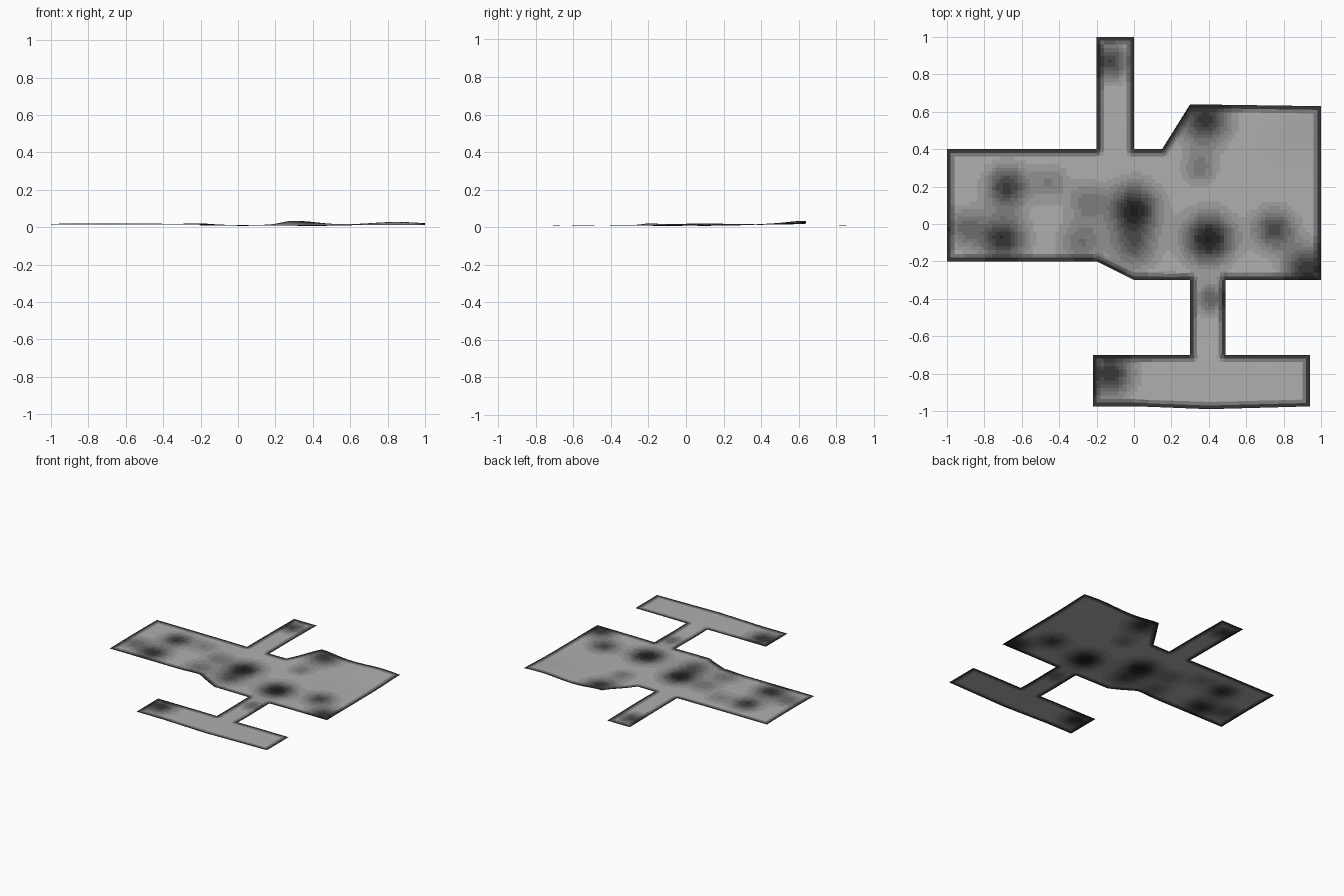
import bpy, bmesh, math
from mathutils import Vector

if "Cube" in bpy.data.objects:
    bpy.data.objects.remove(bpy.data.objects["Cube"])

# Plan outline of the whole floor
OUTLINE = [(-1, .4), (-1, -.2), (-.2, -.2), (0, -.3), (.3, -.3), (.3, -.7), (-.22, -.7),
           (-.22, -.975), (.02, -.975), (.4, -.99), (.94, -.975), (.94, -.7), (.49, -.7),
           (.49, -.3), (1, -.3), (1, .63), (.3, .64), (.15, .4), (0, .4), (0, 1),
           (-.2, 1), (-.2, .4)]
OUTLINE = [Vector(p) for p in OUTLINE]

# Gentle bumps and dips: x, y, height, radius
BUMPS = [(.3, .64, .022, .17), (.85, .62, .016, .2), (-.95, .1, .006, .35),
         (-.45, .1, .006, .3), (-.22, -.22, .008, .1), (.4, -.1, -.005, .2),
         (0, .1, -.005, .2), (.4, -.55, -.005, .15), (-.1, 1, -.004, .2)]
# Dark stains: x, y, strength, radius
STAINS = [(-.68, .2, .75, .11), (-.7, -.08, .8, .12), (-.25, .12, .35, .1), (0, .08, .9, .13),
          (0, -.12, .5, .12), (.4, -.08, .95, .13), (.75, -.03, .65, .11), (.93, -.24, .8, .12),
          (.38, .56, .75, .13), (-.13, .87, .7, .1), (-.13, -.8, .8, .12), (-.28, -.1, .4, .12),
          (-.9, -.02, .45, .1), (-.45, .22, .3, .1), (.35, .3, .35, .09), (.41, -.4, .5, .08)]


def field(x, y, blobs):
    return sum(h * math.exp(-((x - a) ** 2 + (y - b) ** 2) / r ** 2) for a, b, h, r in blobs)


def edge_distance(p):
    best = 9
    for a, b in zip(OUTLINE, OUTLINE[1:] + OUTLINE[:1]):
        d = b - a
        t = min(1, max(0, (p - a).dot(d) / d.length_squared))
        best = min(best, (p - a - d * t).length)
    return best


# Grey shades from grime to clean floor
LEVELS = 10
SHADES = []
for i in range(LEVELS):
    g = .01 + .42 * (i / (LEVELS - 1)) ** 1.8
    m = bpy.data.materials.new(f"floor_grey_{i}")
    m.diffuse_color = (g, g, g, 1)
    m.use_nodes = True
    m.node_tree.nodes["Principled BSDF"].inputs["Base Color"].default_value = m.diffuse_color
    SHADES.append(m)


def floor_part(name, quads, step=.02):
    """Subdivide each plan quad, raise it to the height field and shade its faces."""
    bm = bmesh.new()
    for q in quads:
        a, b, c, d = [Vector(p) for p in q]
        nu = max(1, round(max((b - a).length, (c - d).length) / step))
        nv = max(1, round(max((d - a).length, (c - b).length) / step))
        rows = []
        for j in range(nv + 1):
            lo, hi = a.lerp(d, j / nv), b.lerp(c, j / nv)
            row = [lo.lerp(hi, i / nu) for i in range(nu + 1)]
            rows.append([bm.verts.new((p.x, p.y, .012 + field(p.x, p.y, BUMPS))) for p in row])
        for r0, r1 in zip(rows, rows[1:]):
            for i in range(nu):
                f = bm.faces.new((r0[i], r0[i + 1], r1[i + 1], r1[i]))
                p = f.calc_center_median().xy
                clean = max(0, 1 - field(p.x, p.y, STAINS))
                clean *= min(1, .05 + edge_distance(p) / .05)
                f.material_index = min(LEVELS - 1, int(clean * LEVELS))
                f.smooth = True
    bmesh.ops.remove_doubles(bm, verts=bm.verts, dist=.0005)
    me = bpy.data.meshes.new(name)
    bm.to_mesh(me)
    bm.free()
    for m in SHADES:
        me.materials.append(m)
    ob = bpy.data.objects.new(name, me)
    bpy.context.collection.objects.link(ob)


# Main halls
floor_part("west_hall_floor", [[(-1, -.2), (-.2, -.2), (-.2, .4), (-1, .4)]])
floor_part("junction_floor", [[(-.2, -.2), (0, -.3), (0, .4), (-.2, .4)],
                              [(0, -.3), (.15, -.3), (.15, .4), (0, .4)]])
floor_part("east_room_floor", [[(.15, -.3), (.3, -.3), (.3, .64), (.15, .4)],
                               [(.3, -.3), (1, -.3), (1, .63), (.3, .64)]])
# Corridors
floor_part("north_corridor_floor", [[(-.2, .4), (0, .4), (0, 1), (-.2, 1)]])
floor_part("south_corridor_floor", [[(.3, -.7), (.49, -.7), (.49, -.3), (.3, -.3)]])
# South cross room
floor_part("south_room_floor", [[(-.22, -.975), (.02, -.975), (.02, -.7), (-.22, -.7)],
                                [(.02, -.975), (.4, -.99), (.4, -.7), (.02, -.7)],
                                [(.4, -.99), (.94, -.975), (.94, -.7), (.4, -.7)]])
